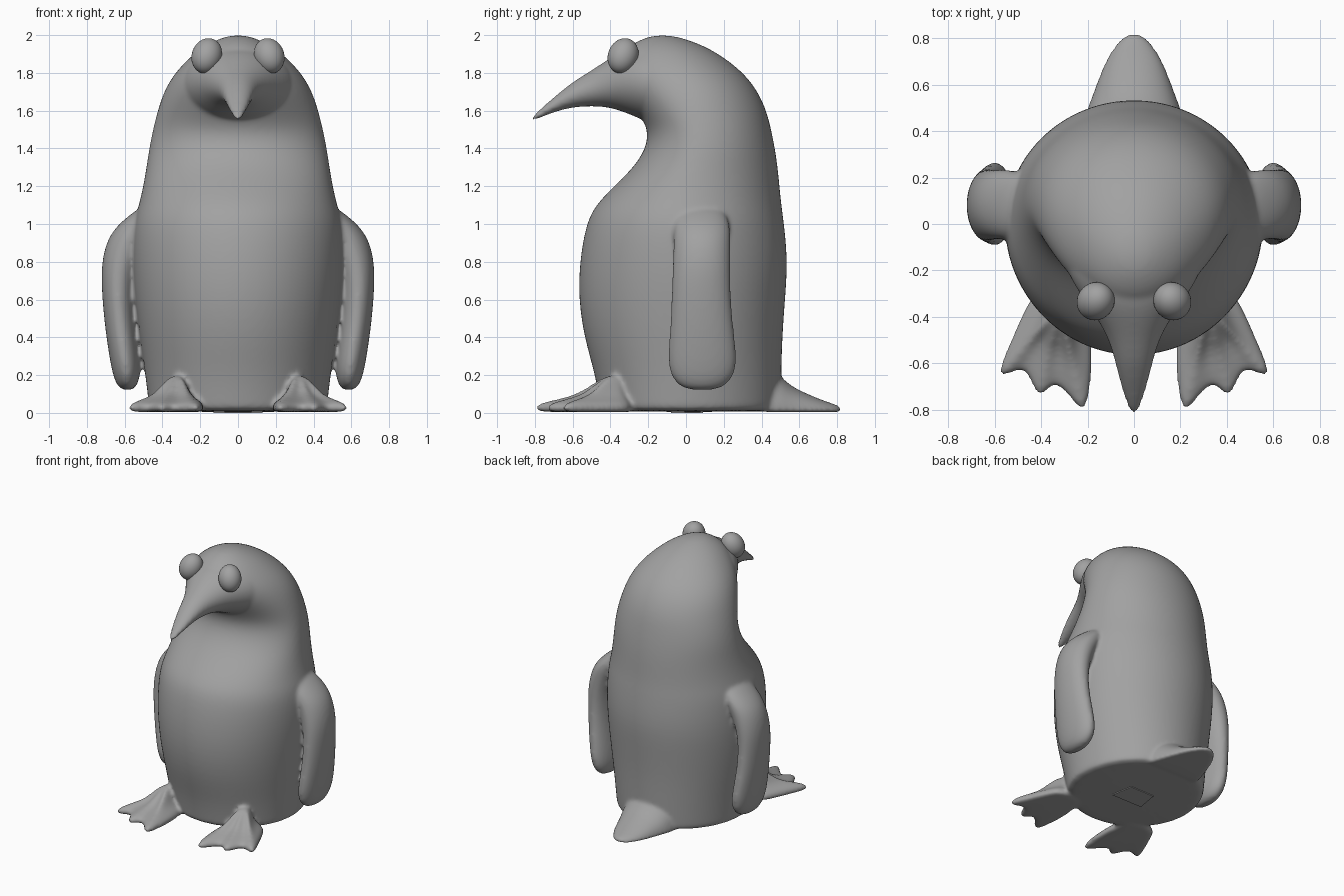
import bpy, bmesh, math
from mathutils import Vector

cube = bpy.data.objects.get("Cube")
if cube:
    bpy.data.objects.remove(cube)

grey = bpy.data.materials.new("plain grey")
grey.use_nodes = True
grey.diffuse_color = (0.36, 0.36, 0.36, 1)
grey.node_tree.nodes["Principled BSDF"].inputs["Base Color"].default_value = grey.diffuse_color


def skin(bm, rings):
    """Bridge a list of equal rings and cap both ends."""
    loops = [[bm.verts.new(p) for p in ring] for ring in rings]
    n = len(loops[0])
    for a, b in zip(loops, loops[1:]):
        for i in range(n):
            j = (i + 1) % n
            bm.faces.new((a[i], a[j], b[j], b[i]))
    bm.faces.new(loops[0][::-1])
    bm.faces.new(loops[-1])


def circle(n):
    return [(math.cos(2 * math.pi * i / n), math.sin(2 * math.pi * i / n)) for i in range(n)]


def make_object(name, bm):
    bmesh.ops.recalc_face_normals(bm, faces=bm.faces)
    mesh = bpy.data.meshes.new(name)
    bm.to_mesh(mesh)
    bm.free()
    mesh.materials.append(grey)
    mesh.shade_smooth()
    obj = bpy.data.objects.new(name, mesh)
    bpy.context.collection.objects.link(obj)
    return obj


bm = bmesh.new()

# Torso and head: height, half width, front y, back y, middle y
torso = [
    (0.005, .47, -.45, .50, 0), (.02, .475, -.455, .505, 0), (.2, .495, -.485, .51, 0),
    (.4, .525, -.545, .515, 0), (.6, .55, -.575, .53, 0), (.8, .565, -.57, .545, 0),
    (1.0, .56, -.535, .525, 0), (1.1, .53, -.485, .51, .02), (1.2, .507, -.385, .50, .04),
    (1.3, .49, -.28, .49, .06), (1.4, .475, -.215, .475, .08), (1.5, .455, -.2, .455, .08),
    (1.6, .43, -.26, .43, .06), (1.7, .397, -.33, .385, .04), (1.8, .34, -.37, .31, 0),
    (1.9, .24, -.35, .18, -.06), (1.96, .15, -.28, .06, -.1), (2.0, .05, -.18, -.07, -.13),
]
skin(bm, [[(w * c, mid + s * (back - mid if s > 0 else mid - front), z) for c, s in circle(24)]
          for z, w, front, back, mid in torso])

# Curved beak flowing out of the head: y, underside, ridge, half width
beak = [
    (-.82, 1.545, 1.56, .012), (-.79, 1.553, 1.592, .03), (-.7, 1.592, 1.672, .058),
    (-.6, 1.617, 1.755, .082), (-.5, 1.622, 1.815, .11), (-.42, 1.617, 1.87, .155),
    (-.34, 1.595, 1.92, .21), (-.24, 1.55, 1.95, .28), (-.1, 1.5, 1.95, .34),
]
skin(bm, [[(w * c, y, (lo + hi) / 2 + s * (hi - lo) / 2) for c, s in circle(16)]
          for y, lo, hi, w in beak])

# Flat pointed tail: y, ridge height, half width
tail = [(.35, .24, .24), (.48, .21, .215), (.54, .145, .19), (.6, .11, .168),
        (.7, .065, .13), (.77, .04, .088), (.825, .022, .03)]
skin(bm, [[(w * c, y, max(s, 0) * h + (.004 if s < .01 else .012)) for c, s in circle(16)]
          for y, h, w in tail])

# Flippers: height, inner x, outer x, front y, back y
flipper = [
    (.12, .56, .61, .02, .15), (.145, .53, .645, -.05, .22), (.22, .51, .67, -.1, .275),
    (.35, .525, .692, -.098, .27), (.5, .545, .712, -.085, .25), (.65, .55, .724, -.08, .24),
    (.78, .53, .727, -.075, .24), (.9, .48, .703, -.07, .24), (.98, .43, .655, -.07, .24),
    (1.05, .4, .575, -.06, .22), (1.1, .39, .5, -.02, .18),
]
# Webbed foot outline, clockwise from the heel
foot = [
    (.42, -.28), (.47, -.36), (.525, -.49), (.592, -.64), (.57, -.665), (.5, -.625),
    (.46, -.64), (.425, -.735), (.395, -.745), (.35, -.685), (.3, -.715), (.235, -.805),
    (.205, -.8), (.185, -.7), (.178, -.55), (.19, -.4), (.22, -.28),
]
foot_rings = [(.4, .004), (.95, .004), (1, .018), (.99, .04), (.9, .056), (.7, .075),
              (.5, .1), (.33, .15), (.15, .2)]
for side in (1, -1):
    skin(bm, [[(side * ((a + b) / 2 + c * (b - a) / 2), (f + k) / 2 + s * (k - f) / 2, z)
               for c, s in circle(14)] for z, a, b, f, k in flipper])
    skin(bm, [[(side * (.32 + (x - .32) * t), -.36 + (y + .36) * t, z) for x, y in foot]
              for t, z in foot_rings])

# Fuse every limb into one soft skin
body = make_object("body", bm)
sub = body.modifiers.new("Round", "SUBSURF")
sub.levels = sub.render_levels = 2
fuse = body.modifiers.new("Fuse", "REMESH")
fuse.mode = "VOXEL"
fuse.voxel_size = 0.0125
fuse.use_smooth_shade = True
soft = body.modifiers.new("Soften", "SMOOTH")
soft.factor = 0.5
soft.iterations = 8

# Bulging egg-shaped eyes
for name, side in (("left_eye", 1), ("right_eye", -1)):
    bm = bmesh.new()
    bmesh.ops.create_uvsphere(bm, u_segments=32, v_segments=20, radius=1)
    eye = make_object(name, bm)
    eye.scale = (.08, .08, .097)
    eye.location = (side * .165, -.333, 1.89)
    axis = Vector((-side * .35, .4, 1))
    eye.rotation_euler = axis.to_track_quat("Z", "Y").to_euler()

# Thin plug under the base
bm = bmesh.new()
skin(bm, [[(-.13, -.08, z), (.13, -.08, z), (.1, .09, z), (-.1, .09, z)] for z in (0, .007)])
plug = make_object("base_plug", bm)
plug.data.shade_flat()
